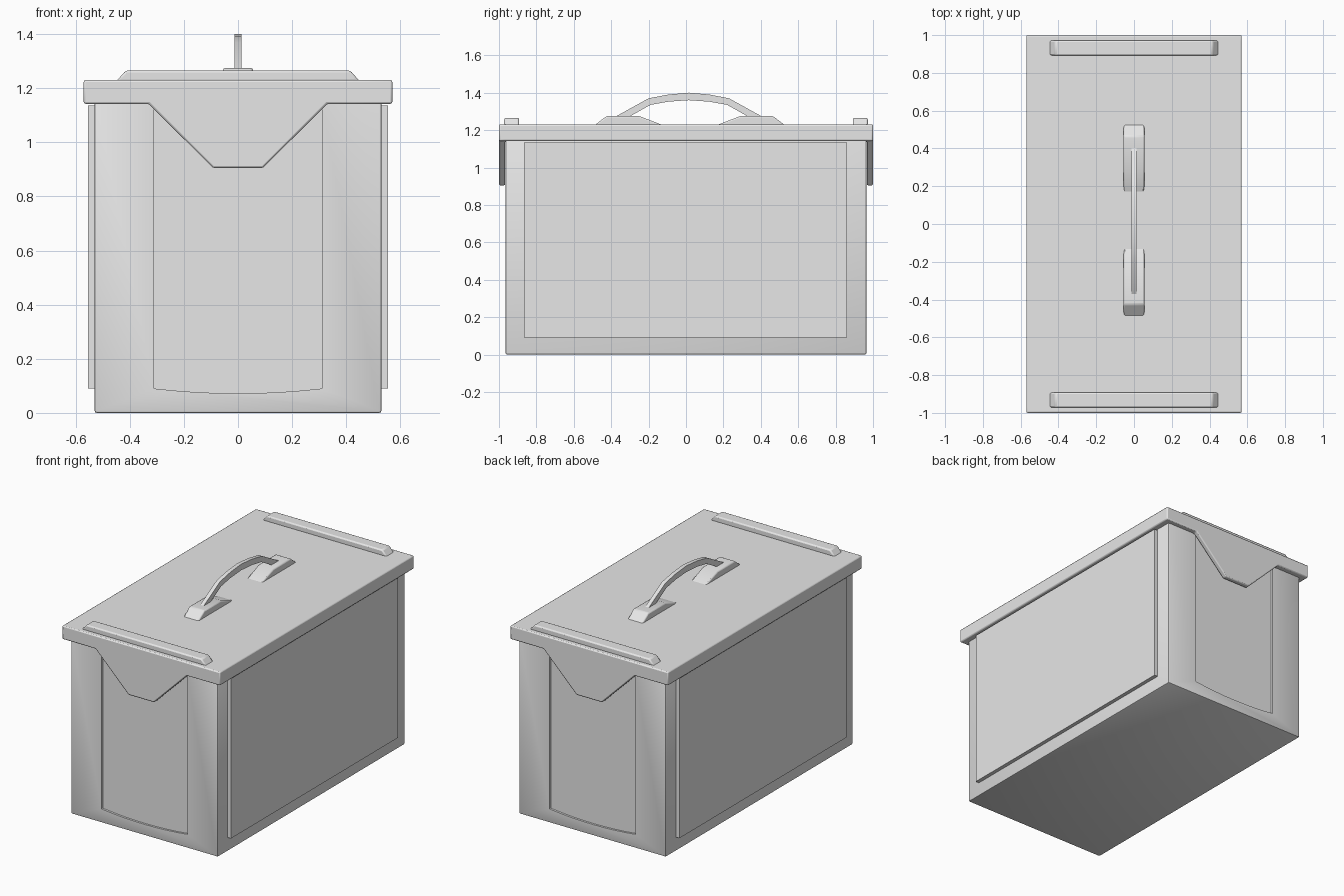
import bpy, bmesh, math
from mathutils import Vector

if "Cube" in bpy.data.objects:
    bpy.data.objects.remove(bpy.data.objects["Cube"], do_unlink=True)

grey = bpy.data.materials.new("light_grey_metal")
grey.use_nodes = True
grey.diffuse_color = (0.8, 0.8, 0.8, 1)
for node in grey.node_tree.nodes:
    if node.type == "BSDF_PRINCIPLED":
        node.inputs["Base Color"].default_value = (0.8, 0.8, 0.8, 1)


def finish(name, bm, bevel=0):
    """Turn a bmesh into a named object with optional rounded edges."""
    bmesh.ops.recalc_face_normals(bm, faces=bm.faces)
    mesh = bpy.data.meshes.new(name)
    bm.to_mesh(mesh)
    bm.free()
    mesh.materials.append(grey)
    obj = bpy.data.objects.new(name, mesh)
    bpy.context.collection.objects.link(obj)
    if bevel:
        mod = obj.modifiers.new("rounded_edges", "BEVEL")
        mod.width = bevel
        mod.segments = 2
        mod.limit_method = "ANGLE"
        mod.angle_limit = math.radians(30)
    return obj


def box(name, lo, hi, bevel=0):
    bm = bmesh.new()
    bmesh.ops.create_cube(bm, size=1)
    for v in bm.verts:
        v.co = [(a + b) / 2 + c * (b - a) for a, b, c in zip(lo, hi, v.co)]
    return finish(name, bm, bevel)


def prism(name, profile, axis, start, end, bevel=0):
    """Extrude a profile of (horizontal, z) points along x or y."""
    bm = bmesh.new()
    place = (lambda h, z: (start, h, z)) if axis == "x" else (lambda h, z: (h, start, z))
    face = bm.faces.new([bm.verts.new(place(h, z)) for h, z in profile])
    out = bmesh.ops.extrude_face_region(bm, geom=[face])
    step = Vector((end - start, 0, 0) if axis == "x" else (0, end - start, 0))
    for v in out["geom"]:
        if isinstance(v, bmesh.types.BMVert):
            v.co += step
    return finish(name, bm, bevel)


# Body with a shallow curved-bottom recess in each end
body = box("box_body", (-0.53, -0.965, 0), (0.53, 0.965, 1.15), 0.008)
arc = [(0.31 * t / 4, 0.072 + 0.018 * (t / 4) ** 2) for t in range(-4, 5)]
for side in (-1, 1):
    cutter = prism("recess_cutter", arc + [(0.31, 1.14), (-0.31, 1.14)],
                   "y", side * 0.952, side * 1.1)
    cutter.hide_render = True
    mod = body.modifiers.new("recess", "BOOLEAN")
    mod.operation = "DIFFERENCE"
    mod.solver = "EXACT"
    mod.object = cutter
bpy.context.view_layer.objects.active = body
for mod in list(body.modifiers):
    bpy.ops.object.modifier_apply(modifier=mod.name)
for obj in [o for o in bpy.data.objects if o.name.startswith("recess_cutter")]:
    bpy.data.objects.remove(obj, do_unlink=True)

# Raised side panels
for side, label in ((1, "left"), (-1, "right")):
    xs = sorted((side * 0.52, side * 0.555))
    box(label + "_side_panel", (xs[0], -0.865, 0.09), (xs[1], 0.86, 1.135))

# Lid slab, with a tapered flap drawn down from each end
bm = bmesh.new()
xs, ys = (-0.57, -0.33, 0.33, 0.57), (-1, -0.967, 0.967, 1)
grid = [[bm.verts.new((x, y, 1.142)) for x in xs] for y in ys]
cells = {(i, j): bm.faces.new((grid[j][i], grid[j][i + 1], grid[j + 1][i + 1], grid[j + 1][i]))
         for i in range(3) for j in range(3)}
flaps = [cells[1, 0], cells[1, 2]]
top = bmesh.ops.extrude_face_region(bm, geom=list(cells.values()), use_keep_orig=True)
for v in top["geom"]:
    if isinstance(v, bmesh.types.BMVert):
        v.co.z = 1.23
for flap in flaps:
    down = bmesh.ops.extrude_discrete_faces(bm, faces=[flap])["faces"][0]
    for v in down.verts:
        v.co.z = 0.905
        v.co.x = math.copysign(0.092, v.co.x)
finish("lid", bm, 0.007)

# Raised ribs, handle mounts at both ends of the lid
for side, label in ((-1, "front"), (1, "back")):
    prism(label + "_lid_rib", [(-0.45, 1.225), (-0.415, 1.265), (0.415, 1.265), (0.45, 1.225)],
          "y", side * 0.892, side * 0.972, 0.008)
    mount = [(0.51, 1.225), (0.445, 1.275), (0.27, 1.275), (0.14, 1.225)]
    prism(label + "_handle_mount", [(0.02 + side * y, z) for y, z in mount],
          "x", -0.055, 0.055, 0.008)

# Arched carrying handle
outer = [(0.405, 1.265), (0.215, 1.37), (0.11, 1.39), (0, 1.4)]
inner = [(0, 1.36), (0.11, 1.352), (0.205, 1.335), (0.33, 1.265)]
half = outer + inner
loop = ([(0.015 + y, z) for y, z in inner[1:] + []][::-1] + [(0.015, 1.36)]
        + [(0.015 - y, z) for y, z in inner[1:]]
        + [(0.015 - y, z) for y, z in outer]
        + [(0.015 + y, z) for y, z in outer[:-1]][::-1])
prism("carrying_handle", loop, "x", -0.013, 0.013)

# Smooth the rounded edges, keep the flat faces crisp
bpy.ops.object.select_all(action="DESELECT")
for obj in bpy.context.scene.objects:
    if obj.type == "MESH" and obj.data.materials and obj.data.materials[0] == grey:
        obj.select_set(True)
        bpy.context.view_layer.objects.active = obj
bpy.ops.object.shade_smooth_by_angle(angle=math.radians(30))
